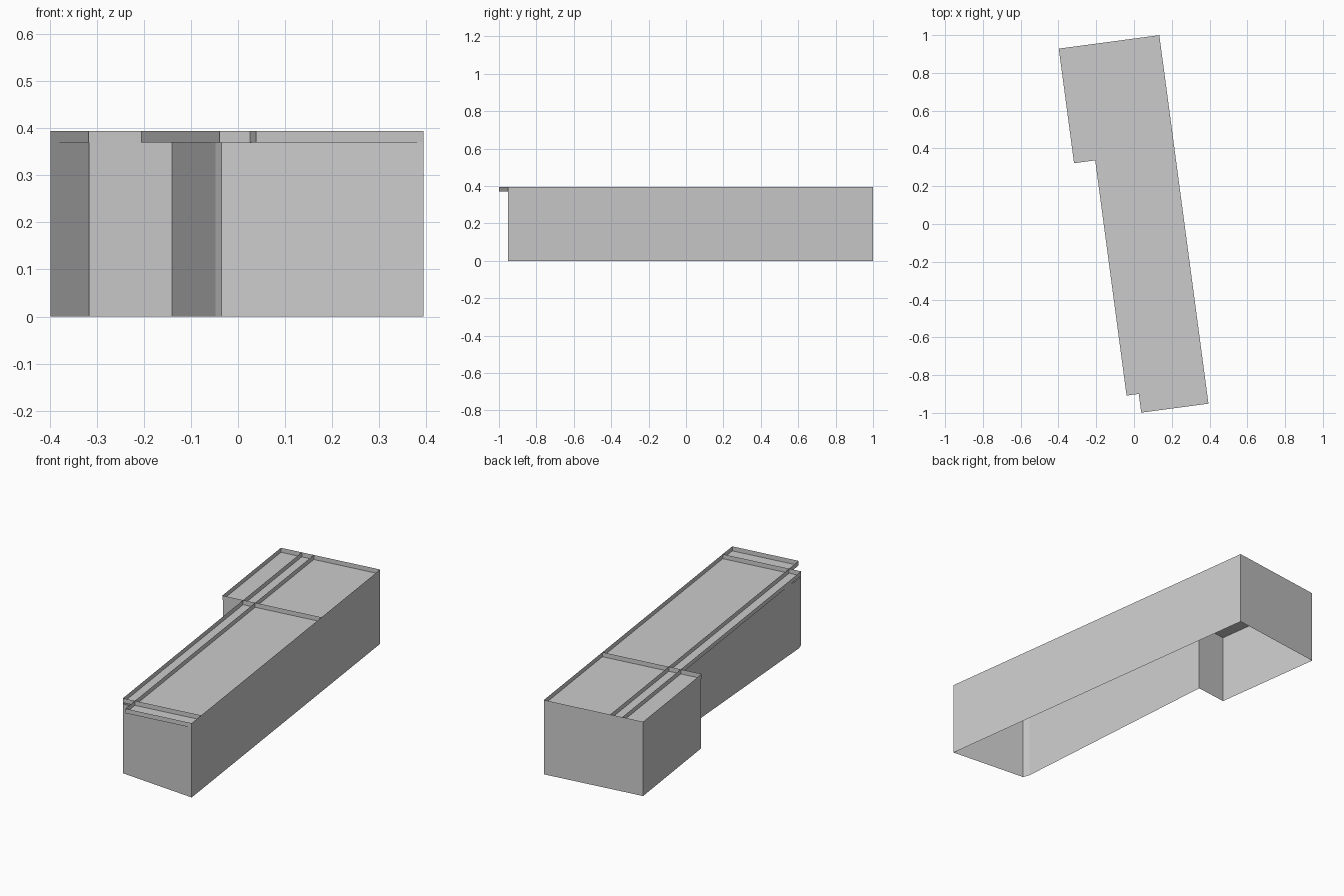
import bpy
import bmesh
from math import radians
from mathutils import Matrix

if "Cube" in bpy.data.objects:
    bpy.data.objects.remove(bpy.data.objects["Cube"])

ROOF_Z, TOP_Z = 0.37, 0.394
TURN = Matrix.Rotation(radians(7.6), 3, 'Z')

# Grid lines of the turned roof plan
W0, W1, W2, E = -0.272, -0.159, -0.094, 0.265
S0, S1, S2, N = -0.995, -0.895, 0.361, 0.973


def plan(u, v):
    p = TURN @ Matrix.Translation((u, v, 0)).translation
    return p.x, p.y


def finish(bm, name):
    bmesh.ops.remove_doubles(bm, verts=bm.verts, dist=1e-5)
    mesh = bpy.data.meshes.new(name)
    bm.to_mesh(mesh)
    bm.free()
    obj = bpy.data.objects.new(name, mesh)
    bpy.context.collection.objects.link(obj)
    return obj


def add_wall(bm, a, b, z0, z1):
    corners = [(*a, z0), (*b, z0), (*b, z1), (*a, z1)]
    bm.faces.new([bm.verts.new(c) for c in corners])


# Outer walls: open shell with a set-back long side, counter-clockwise
base = [plan(E, S0), plan(E, N), plan(W0, N), (-0.316, 0.325),
        (-0.14, 0.347), (-0.048, -0.88), (-0.035, -0.915)]
bm = bmesh.new()
for a, b in zip(base, base[1:] + base[:1]):
    add_wall(bm, a, b, 0, ROOF_Z)
finish(bm, "outer_walls")

# Flat roof overhanging the set-back walls
outline = [(W2, S0), (E, S0), (E, N), (W0, N),
           (W0, S2), (W1, S2), (W1, S1), (W2, S1)]
bm = bmesh.new()
bm.faces.new([bm.verts.new((*plan(u, v), ROOF_Z)) for u, v in outline])
finish(bm, "roof_deck")

# Thin upstands around the roof and across it
bm = bmesh.new()
for u, v in ((W0, S2), (W1, S1), (W2, S0)):
    add_wall(bm, plan(u, N), plan(u, v), ROOF_Z, TOP_Z)
    add_wall(bm, plan(u, v), plan(E, v), ROOF_Z, TOP_Z)
add_wall(bm, plan(E, S0), plan(E, N), ROOF_Z, TOP_Z)
add_wall(bm, plan(E, N), plan(W0, N), ROOF_Z, TOP_Z)
finish(bm, "roof_upstands")
